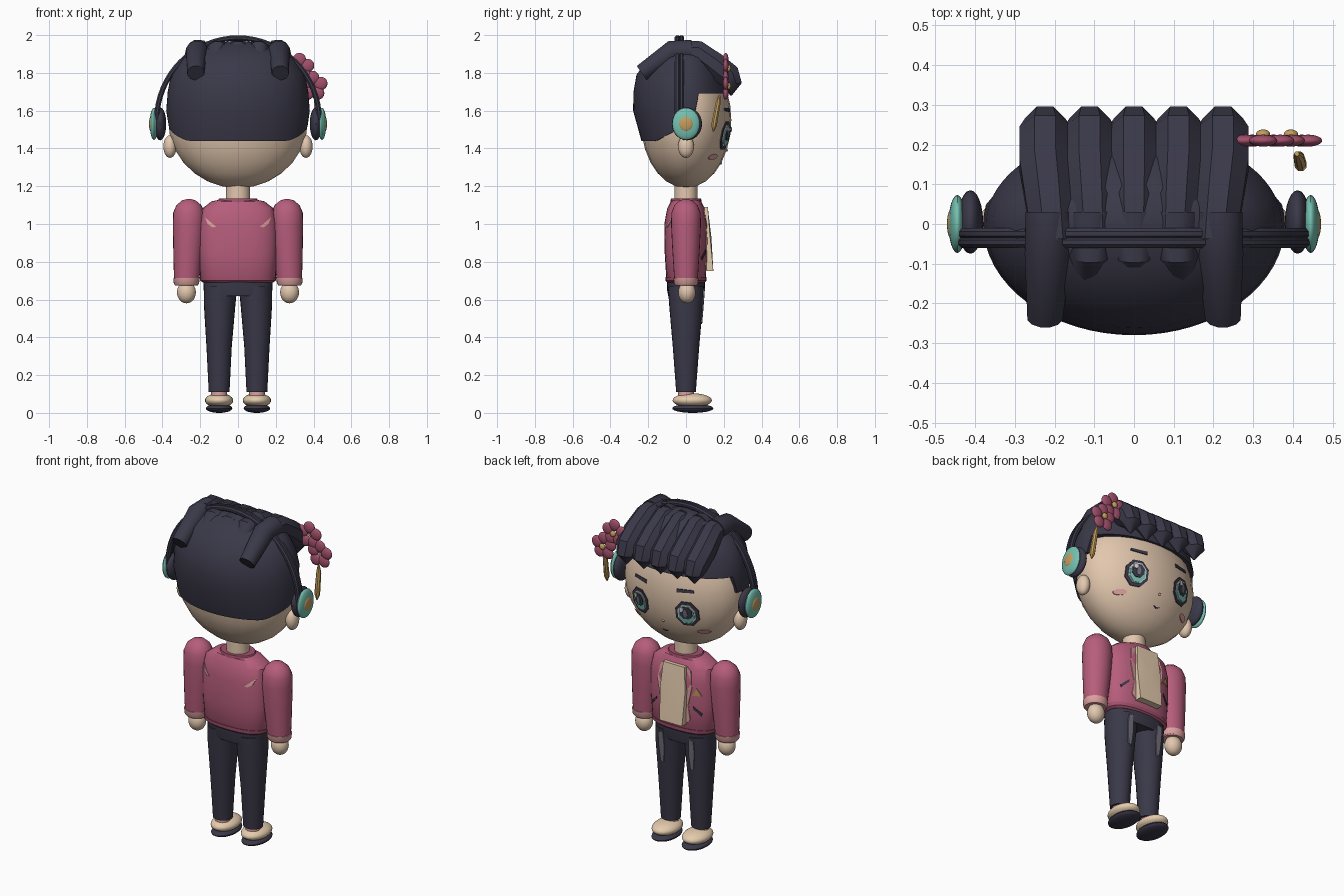
import bpy, bmesh
from math import sin, cos, pi, sqrt, radians
from mathutils import Vector

cube = bpy.data.objects.get("Cube")
if cube:
    bpy.data.objects.remove(cube)


def material(name, *rgb):
    m = bpy.data.materials.new(name)
    m.use_nodes = True
    m.diffuse_color = (*rgb, 1)
    m.node_tree.nodes["Principled BSDF"].inputs["Base Color"].default_value = (*rgb, 1)
    return m


SKIN = material("skin", .76, .57, .42)
CREAM = material("cream", .78, .60, .42)
NAVY = material("navy", .042, .040, .065)
GREY = material("soft grey", .17, .16, .20)
PINK = material("jacket pink", .47, .11, .20)
ROSE = material("flower rose", .36, .08, .15)
BLUSH = material("light pink", .72, .36, .35)
TEAL = material("teal", .18, .53, .44)
GOLD = material("gold", .55, .34, .11)
WHITE = material("white", .65, .66, .68)
parts = []


def finish(name, bm, *mats):
    bmesh.ops.remove_doubles(bm, verts=bm.verts, dist=1e-5)
    bmesh.ops.recalc_face_normals(bm, faces=bm.faces)
    mesh = bpy.data.meshes.new(name)
    bm.to_mesh(mesh)
    bm.free()
    for m in mats:
        mesh.materials.append(m)
    ob = bpy.data.objects.new(name, mesh)
    bpy.context.collection.objects.link(ob)
    parts.append(ob)
    return ob


def skin_rings(name, rings, *mats, cap=True, stripe=None):
    """Bridge closed rings of points; the stripe column gets the second material."""
    bm = bmesh.new()
    rows = [[bm.verts.new(p) for p in ring] for ring in rings]
    n = len(rows[0])
    for a, b in zip(rows, rows[1:]):
        for i in range(n):
            j = (i + 1) % n
            f = bm.faces.new((a[i], a[j], b[j], b[i]))
            f.material_index = int(i == stripe)
    if cap:
        bm.faces.new(rows[0])
        bm.faces.new(rows[-1])
    return finish(name, bm, *mats)


def oval(x, y, z, rx, ry, n=24, p=2):
    def power(c):
        return abs(c) ** (2 / p) * (1 if c > 0 else -1)
    return [(x + rx * power(cos(2 * pi * i / n)), y + ry * power(sin(2 * pi * i / n)), z) for i in range(n)]


def loft(name, mat, rows, n=24, p=2):
    return skin_rings(name, [oval(*r, n=n, p=p) for r in rows], mat)


def tube(name, path, radii, ref, *mats, n=8, flat=1, stripe=None):
    ref, path, rings = Vector(ref), [Vector(p) for p in path], []
    for k, p in enumerate(path):
        t = path[min(k + 1, len(path) - 1)] - path[max(k - 1, 0)]
        up = ref.cross(t).normalized()
        angles = [2 * pi * (i + .5) / n for i in range(n)]
        rings.append([p + radii[k] * (ref * cos(a) + up * sin(a) * flat) for a in angles])
    return skin_rings(name, rings, *mats, stripe=stripe)


def ball(name, mat, loc, scale):
    bm = bmesh.new()
    bmesh.ops.create_uvsphere(bm, u_segments=24, v_segments=14, radius=1)
    for v in bm.verts:
        v.co = Vector(loc) + Vector(a * b for a, b in zip(v.co, scale))
    return finish(name, bm, mat)


def plate(name, mat, pts, surf, off=.005, depth=.005):
    """Thin plate laid on a surface y = surf(x, z)."""
    bm = bmesh.new()
    front = [bm.verts.new((x, surf(x, z) + off, z)) for x, z in pts]
    back = [bm.verts.new((x, surf(x, z) + off - depth, z)) for x, z in pts]
    cx, cz = (sum(c) / len(pts) for c in zip(*pts))
    mid = bm.verts.new((cx, surf(cx, cz) + off, cz))
    for i in range(len(pts)):
        bm.faces.new((front[i - 1], front[i], mid))
        bm.faces.new((front[i - 1], front[i], back[i], back[i - 1]))
    return finish(name, bm, mat)


def disc(x, z, rx, rz, n=8):
    return [(x + rx * cos(2 * pi * (i + .5) / n), z + rz * sin(2 * pi * (i + .5) / n)) for i in range(n)]


def lerp(table, z):
    for a, b in zip(table, table[1:]):
        if z <= b[0]:
            t = max(0, (z - a[0]) / (b[0] - a[0]))
            return [u + (v - u) * t for u, v in zip(a, b)]
    return table[-1]


def on_head(x, z):
    return .24 * sqrt(max(0, 1 - (x / .37) ** 2 - ((z - 1.55) / .36) ** 2))


# Jacket: height, half width, half depth
TORSO = [(.69, .18, .09), (.72, .2, .105), (.85, .208, .113), (1, .208, .115),
         (1.08, .192, .1), (1.12, .14, .08), (1.13, .09, .06)]


def on_torso(x, z):
    _, rx, ry = lerp(TORSO, z)
    return ry * max(0, 1 - (abs(x) / rx) ** 2.5) ** .4


loft("jacket", PINK, [(0, 0, z, rx, ry) for z, rx, ry in TORSO], n=32, p=2.5)
loft("jacket_hem", ROSE, [(0, 0, .69, .185, .098), (0, 0, .7, .2, .108), (0, 0, .72, .204, .109)], n=32, p=2.5)
loft("collar", ROSE, [(0, 0, 1.1, .12, .085), (0, 0, 1.135, .1, .08), (0, 0, 1.135, .07, .06)])
loft("neck", SKIN, [(0, 0, 1.1, .065, .062), (0, 0, 1.24, .062, .06)])

# Open jacket front, pockets and badge
plate("shirt", CREAM, [(-.075, .75), (.075, .75), (.082, .95), (.07, 1.09), (-.07, 1.09), (-.082, .95)],
      lambda x, z: .115 + (1.09 - z) * .09 - x * x, depth=.06)
plate("badge", GOLD, [(-.165, .93), (-.115, .93), (-.14, .975)], on_torso)

# Head and hair cap
ball("head", SKIN, (0, 0, 1.55), (.37, .24, .36))
HAIR = [(1.44, .357, .25, .236), (1.6, .38, .25, .28), (1.7, .372, .232, .278), (1.79, .355, .21, .262),
        (1.88, .3, .17, .2), (1.95, .18, .1, .11), (1.97, .02, .02, .02)]


def hairline(s):
    if s > .2:
        return 1.69
    return 1.59 if s > 0 else max(1.44, 1.52 + s * .12)


rings = []
for level in [0] + [row[0] for row in HAIR]:
    ring = []
    for i in range(64):
        a = 2 * pi * i / 64
        z = max(level, hairline(sin(a)))
        _, rx, front, back = lerp(HAIR, z)
        k = 1 if level else .85
        ring.append((k * rx * cos(a), k * (front if sin(a) > 0 else back) * sin(a), z))
    rings.append(ring)
skin_rings("hair_cap", rings, NAVY, cap=False)

# Swept locks: front fringe with a pale ridge, and back locks
for k in range(-2, 3):
    x = k * .112
    tube("fringe_lock", [(x * .9, -.04, 1.915), (x * .95, .06, 1.91), (x, .15, 1.845), (x, .225, 1.785),
                         (x, .245, 1.74), (x, .238, 1.68)],
         [.06, .066, .07, .07, .055, .004], (-1, 0, 0), NAVY, GREY, stripe=1)
    outer = abs(k) == 2
    end = (x, -.235, 1.80) if outer else (x * 1.05, -.19, 1.80)
    tube("back_lock", [(x * .95, .03, 1.915), (x * .97, -.07, 1.915), end],
         [.062, .06, .046 if outer else .03], (1, 0, 0), NAVY, n=12)

# Headphones
arc = [pi * i / 32 for i in range(33)]
for y in (-.024, -.046):
    tube("headband", [(.43 * cos(a), y, 1.55 + .435 * sin(a)) for a in arc], [.015] * 33, (0, 1, 0), NAVY)

# Flowers and dangling charm
for fx, fz in ((.325, 1.825), (.395, 1.73)):
    for i in range(5):
        a = 2 * pi * i / 5 + pi / 2
        ball("petal", ROSE, (fx + .046 * cos(a), .21, fz + .046 * sin(a)), (.035, .015, .035))
    ball("flower_centre", GOLD, (fx, .226, fz), (.018, .012, .018))
tube("charm", [(.41, .177, 1.68), (.415, .17, 1.64), (.42, .148, 1.52), (.42, .145, 1.49)],
     [.006, .014, .016, .004], (1, 0, 0), GOLD)

# Nose and mouth
ball("nose", BLUSH, (0, on_head(0, 1.39), 1.39), (.008, .008, .007))
plate("mouth", NAVY, [(-.02, 1.325), (0, 1.315), (.02, 1.325), (0, 1.322)], on_head)

# Mirrored parts
for s, side in ((1, "left"), (-1, "right")):
    def name(part):
        return part + "_" + side

    ball(name("ear"), SKIN, (s * .36, 0, 1.41), (.035, .042, .06))
    ball(name("ear_pad"), NAVY, (s * .412, .005, 1.53), (.032, .08, .087))
    ball(name("ear_cup"), TEAL, (s * .445, 0, 1.53), (.022, .073, .085))
    ball(name("cup_centre"), GOLD, (s * .461, 0, 1.53), (.01, .037, .04))

    # Face
    layers = [("eye_outline", NAVY, 0, .068, .08), ("eye_white", WHITE, 0, .052, .062),
              ("iris", TEAL, -.003, .045, .055), ("pupil", NAVY, .01, .036, .04),
              ("pupil_shine", GREY, .008, .012, .026)]
    for i, (part, mat, dz, rx, rz) in enumerate(layers):
        plate(name(part), mat, disc(s * .155, 1.468 + dz, rx, rz), on_head, off=.005 + .003 * i)
    plate(name("eye_glint"), WHITE, disc(s * .155 + .02, 1.5, .012, .015), on_head, off=.02)
    plate(name("brow"), NAVY, [(s * .1, 1.592), (s * .195, 1.6), (s * .19, 1.615), (s * .1, 1.612)], on_head)
    plate(name("cheek"), BLUSH, disc(s * .22, 1.355, .032, .015, 12), on_head)

    # Arm
    arm = [(.68, .272, .064), (.75, .27, .07), (.88, .264, .079), (1, .26, .085),
           (1.06, .26, .083), (1.1, .26, .066), (1.125, .26, .036), (1.132, .26, .01)]
    loft(name("sleeve"), PINK, [(s * x, 0, z, r, r * .93) for z, x, r in arm])
    loft(name("cuff"), BLUSH, [(s * .273, 0, z, r, r * .95) for z, r in ((.675, .06), (.685, .067), (.715, .07))])
    ball(name("hand"), SKIN, (s * .273, .005, .638), (.05, .046, .058))

    # Jacket trim
    plate(name("lapel"), BLUSH, [(s * .07, .75), (s * .1, .78), (s * .092, .87), (s * .112, .97),
                                 (s * .1, 1.07), (s * .07, 1.09)], on_torso)
    plate(name("pocket"), NAVY, [(s * .16, .81), (s * .12, .85), (s * .12, .865), (s * .165, .825)], on_torso)
    plate(name("back_mark"), BLUSH, [(s * .175, 1.035), (s * .145, 1.01), (s * .115, .985), (s * .135, .982),
                                     (s * .16, 1.0)], lambda x, z: -on_torso(x, z), off=-.005, depth=-.005)

    # Leg and shoe
    leg = [(.11, .1, .055, .052), (.35, .1, .067, .07), (.58, .097, .084, .09), (.67, .092, .088, .095)]
    loft(name("trouser_leg"), NAVY, [(s * x, 0, z, rx, ry) for z, x, rx, ry in leg])
    plate(name("trouser_patch"), GREY, [(s * .09, .47), (s * .108, .48), (s * .118, .58), (s * .115, .65),
                                        (s * .085, .66), (s * .08, .56)],
          lambda x, z: .097 - (.66 - z) * .08 - 5 * (abs(x) - .097) ** 2, off=.004, depth=.009)
    loft(name("sock"), BLUSH, [(s * .1, 0, z, .042, .042) for z in (.07, .125)])
    ball(name("shoe"), CREAM, (s * .1, .033, .066), (.075, .104, .038))
    ball(name("sole"), NAVY, (s * .1, .036, .024), (.07, .109, .024))

loft("waist", NAVY, [(0, 0, .62, .175, .094), (0, 0, .65, .182, .1), (0, 0, .715, .184, .1)], n=32, p=2.3)

# Smooth shading with sharp edges kept
for ob in parts:
    ob.select_set(True)
bpy.context.view_layer.objects.active = parts[0]
bpy.ops.object.shade_smooth_by_angle(angle=radians(35))
